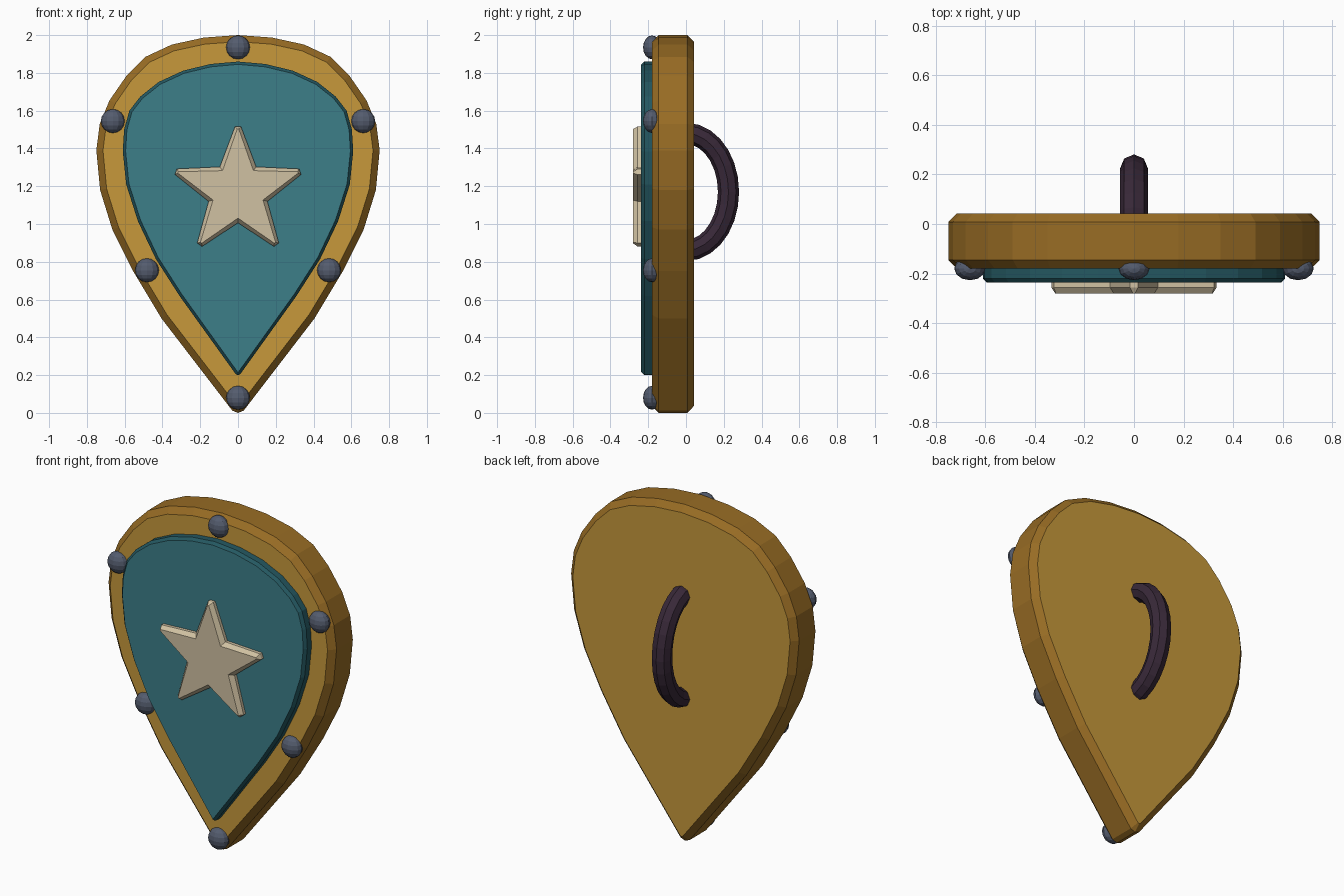
import bpy, bmesh, math
from mathutils import Vector

if "Cube" in bpy.data.objects:
    bpy.data.objects.remove(bpy.data.objects["Cube"])


def mat(name, r, g, b):
    lin = [(c / 255 / 12.92) if c < 11 else ((c / 255 + 0.055) / 1.055) ** 2.4 for c in (r, g, b)]
    m = bpy.data.materials.new(name)
    m.diffuse_color = (*lin, 1)
    m.use_nodes = True
    m.node_tree.nodes["Principled BSDF"].inputs["Base Color"].default_value = m.diffuse_color
    return m


GOLD = mat("gold", 199, 153, 59)
DARK_GOLD = mat("dark gold", 152, 108, 36)
TEAL = mat("teal", 60, 126, 137)
DARK_TEAL = mat("dark teal", 36, 88, 97)
CREAM = mat("cream", 208, 193, 162)
STEEL = mat("steel", 84, 92, 110)
LEATHER = mat("dark leather", 56, 40, 56)


def finish(bm, name, mats):
    bmesh.ops.recalc_face_normals(bm, faces=bm.faces)
    me = bpy.data.meshes.new(name)
    bm.to_mesh(me)
    bm.free()
    for m in mats:
        me.materials.append(m)
    ob = bpy.data.objects.new(name, me)
    bpy.context.collection.objects.link(ob)
    return ob


def mirrored(half):
    """Close a right-hand half outline (top to bottom, both ends on x = 0)."""
    return half + [(-x, z) for x, z in half[-2:0:-1]]


def inset(pts, d):
    """Move a clockwise outline inward by d with mitred corners."""
    out = []
    for i, p in enumerate(pts):
        a, b, c = Vector(pts[i - 1]), Vector(p), Vector(pts[(i + 1) % len(pts)])
        e1, e2 = (b - a).normalized(), (c - b).normalized()
        n1, n2 = Vector((e1.y, -e1.x)), Vector((e2.y, -e2.x))
        out.append(tuple(b + (n1 + n2) * (d / (1 + n1.dot(n2)))))
    return out


def layered(name, layers, mats):
    """Loft (y, outline) layers front to back; caps use slot 0, sides the last slot."""
    bm = bmesh.new()
    rings = [[bm.verts.new((x, y, z)) for x, z in pts] for y, pts in layers]
    n = len(rings[0])
    for a, b in zip(rings, rings[1:]):
        for i in range(n):
            j = (i + 1) % n
            bm.faces.new((a[i], a[j], b[j], b[i])).material_index = len(mats) - 1
    for cap in (rings[0], rings[-1]):
        bm.faces.new(cap).material_index = 0
    return finish(bm, name, mats)


# Shield body: teardrop slab with chamfered front and back edges
body = mirrored([(0, 2.0), (.18, 1.987), (.35, 1.95), (.49, 1.885), (.59, 1.785),
                 (.68, 1.655), (.732, 1.53), (.75, 1.39), (.73, 1.18), (.665, .97),
                 (.555, .75), (.405, .5), (.03, .012), (0, 0)])
slim = inset(body, .035)
layered("shield_body", [(-.18, slim), (-.145, body), (.008, body), (.043, slim)],
        [GOLD, DARK_GOLD])

# Raised inner panel
panel = mirrored([(0, 1.86), (.145, 1.847), (.29, 1.812), (.42, 1.752), (.517, 1.675),
                  (.575, 1.6), (.603, 1.5), (.61, 1.385), (.592, 1.21), (.53, 1.015),
                  (.435, .815), (.31, .62), (.012, .205), (0, .2)])
layered("inner_panel", [(-.237, inset(panel, .015)), (-.22, panel), (-.16, panel)],
        [TEAL, DARK_TEAL])


# Star emblem with blunt tips and chamfered front
def star(outer, inner, blunt):
    pts = []
    for k in range(5):
        a = math.radians(72 * k)
        t, s = Vector((math.sin(a), math.cos(a))), Vector((math.cos(a), -math.sin(a)))
        b = a + math.radians(36)
        pts += [t * outer - s * blunt, t * outer + s * blunt,
                Vector((math.sin(b), math.cos(b))) * inner]
    return [(p.x, p.y + 1.17) for p in pts]


big = star(.346, .164, .016)
layered("star_emblem", [(-.281, star(.333, .139, .004)), (-.256, big), (-.225, big)], [CREAM])

# Flattened rivets around the rim
for i, (x, z) in enumerate([(0, 1.935), (.663, 1.545), (-.663, 1.545),
                            (.482, .755), (-.482, .755), (0, .08)]):
    bm = bmesh.new()
    bmesh.ops.create_uvsphere(bm, u_segments=12, v_segments=8, radius=.063)
    for v in bm.verts:
        v.co = (v.co.x + x, v.co.y * .75 - .18, v.co.z + z)
    finish(bm, f"rivet_{i + 1}", [STEEL])

# Grip on the back: half-ellipse loop with an eight-sided section
bm = bmesh.new()
rings = []
for i in range(15):
    t = math.radians(-90 + 180 * i / 14)
    c = Vector((0, .225 * math.cos(t), 1.17 + .31 * math.sin(t)))
    n = Vector((0, math.cos(t) * .31, math.sin(t) * .225)).normalized()
    rings.append([bm.verts.new(c + n * (.056 * math.cos(k * math.pi / 4))
                               + Vector((.056 * math.sin(k * math.pi / 4), 0, 0)))
                  for k in range(8)])
for a, b in zip(rings, rings[1:]):
    for k in range(8):
        bm.faces.new((a[k], a[(k + 1) % 8], b[(k + 1) % 8], b[k]))
bm.faces.new(rings[0])
bm.faces.new(rings[-1])
finish(bm, "back_grip", [LEATHER])
